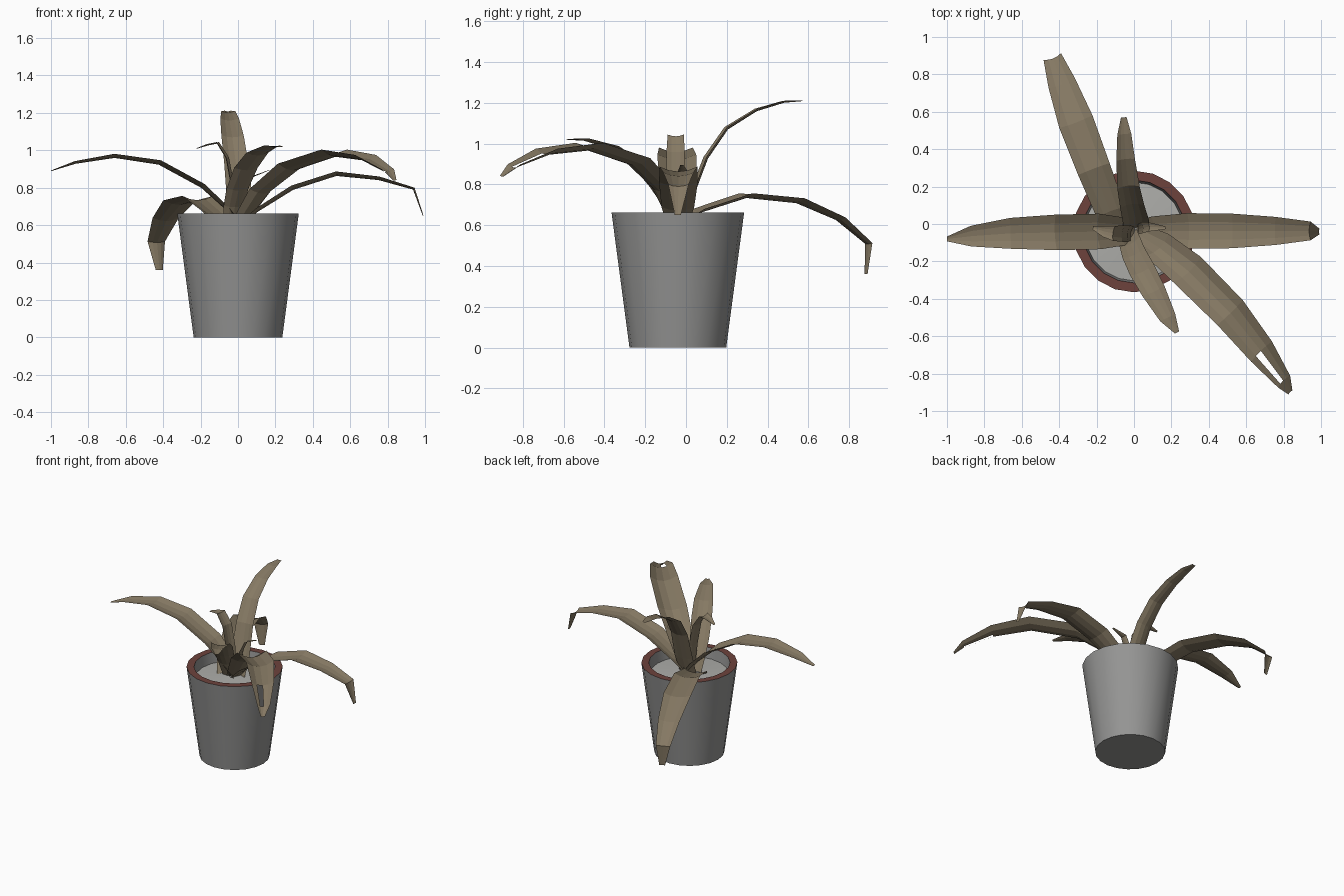
import bpy, bmesh, math
from mathutils import Vector

CY = -0.04  # pot axis lies slightly to the front


def material(name, rgb):
    m = bpy.data.materials.new(name)
    m.diffuse_color = (*rgb, 1)
    return m


LEAF = material("olive brown", (0.235, 0.190, 0.125))
GREY = material("pot grey", (0.30, 0.30, 0.295))
RED = material("rim red", (0.155, 0.055, 0.045))
SOIL = material("pale grey soil", (0.42, 0.42, 0.40))


def finish(name, bm, mats):
    me = bpy.data.meshes.new(name)
    bm.to_mesh(me)
    bm.free()
    for m in mats:
        me.materials.append(m)
    ob = bpy.data.objects.new(name, me)
    bpy.context.collection.objects.link(ob)
    return ob


def lathe(name, profile, mats, bands, smooth, n=20):
    """Turn (radius, z) points about the pot axis; bands gives a material per ring."""
    bm = bmesh.new()
    rings = []
    for r, z in profile:
        if r == 0:
            rings.append([bm.verts.new((0, CY, z))] * n)
        else:
            rings.append([bm.verts.new((r * math.cos(2 * math.pi * i / n),
                                        CY + r * math.sin(2 * math.pi * i / n), z))
                          for i in range(n)])
    for k, (a, b) in enumerate(zip(rings, rings[1:])):
        for i in range(n):
            j = (i + 1) % n
            vs = list(dict.fromkeys([a[i], a[j], b[j], b[i]]))
            f = bm.faces.new(vs)
            f.material_index = bands[k]
            f.smooth = smooth[k]
    # keep the rim corners crisp
    for e in bm.edges:
        if len(e.link_faces) == 2 and e.calc_face_angle(0) > math.radians(35):
            e.smooth = False
    return finish(name, bm, mats)


# pot: floor, outer wall, red rim, inner wall
lathe("pot", [(0, 0), (0.237, 0), (0.325, 0.663), (0.275, 0.663), (0.262, 0.56)],
      [GREY, RED], [0, 0, 1, 0], [False, True, False, True])
# soil disc
lathe("soil", [(0.264, 0.585), (0, 0.60)], [SOIL], [0], [False])


def leaf(name, stations, cup=0.13, holes=()):
    """Cupped strip along (x, y, z, width) stations; holes are (segment, column) faces left out."""
    pts = [Vector(s[:3]) for s in stations]
    d = pts[-1] - pts[0]
    side = Vector((d.y, -d.x, 0)).normalized()
    cols = (-1, -0.5, 0, 0.5, 1)
    bm = bmesh.new()
    rows = []
    for i, p in enumerate(pts):
        tangent = (pts[min(i + 1, len(pts) - 1)] - pts[max(i - 1, 0)]).normalized()
        normal = side.cross(tangent).normalized()
        w = stations[i][3]
        rows.append([bm.verts.new(p + side * (t * w / 2) + normal * (cup * w * (t * t - 0.5)))
                     for t in cols])
    for i in range(len(rows) - 1):
        for c in range(4):
            if (i, c) not in holes:
                bm.faces.new((rows[i][c], rows[i][c + 1], rows[i + 1][c + 1], rows[i + 1][c]))
    return finish(name, bm, [LEAF])


# long leaves
leaf("left_leaf", [(0.02, -0.04, 0.59, 0.10), (-0.06, -0.04, 0.69, 0.15), (-0.19, -0.04, 0.81, 0.19),
                   (-0.42, -0.045, 0.935, 0.19), (-0.66, -0.05, 0.97, 0.165),
                   (-0.87, -0.065, 0.935, 0.11), (-1.0, -0.08, 0.89, 0.025)])
leaf("right_leaf", [(0.0, -0.04, 0.59, 0.10), (0.10, -0.04, 0.68, 0.16), (0.29, -0.037, 0.80, 0.19),
                    (0.525, -0.037, 0.875, 0.185), (0.755, -0.037, 0.85, 0.15),
                    (0.94, -0.037, 0.795, 0.10), (0.99, -0.04, 0.65, 0.03)])
leaf("back_drooping_leaf", [(-0.06, -0.06, 0.59, 0.12), (-0.125, 0.065, 0.67, 0.16),
                            (-0.215, 0.295, 0.745, 0.18), (-0.31, 0.545, 0.72, 0.19),
                            (-0.385, 0.75, 0.63, 0.15), (-0.435, 0.89, 0.51, 0.10),
                            (-0.42, 0.88, 0.36, 0.04)])
leaf("back_upright_leaf", [(0.01, -0.03, 0.59, 0.13), (0.01, 0.02, 0.72, 0.14), (-0.01, 0.10, 0.93, 0.13),
                           (-0.03, 0.20, 1.075, 0.12), (-0.045, 0.345, 1.165, 0.10),
                           (-0.052, 0.48, 1.205, 0.075), (-0.055, 0.57, 1.21, 0.03)])
leaf("front_short_leaf", [(-0.03, -0.05, 0.59, 0.10), (-0.02, -0.10, 0.70, 0.12), (0.0, -0.16, 0.79, 0.13),
                          (0.045, -0.25, 0.90, 0.14), (0.105, -0.36, 0.98, 0.13),
                          (0.18, -0.50, 1.02, 0.09), (0.23, -0.58, 1.02, 0.025)])
leaf("front_long_leaf", [(0.0, -0.04, 0.59, 0.11), (0.13, -0.12, 0.78, 0.17), (0.29, -0.25, 0.91, 0.20),
                         (0.515, -0.475, 0.985, 0.19), (0.68, -0.68, 0.96, 0.155),
                         (0.80, -0.84, 0.89, 0.09), (0.835, -0.90, 0.84, 0.03)],
     cup=0.2, holes={(4, 2)})

# small curled inner leaves
leaf("inner_left_leaf", [(-0.01, -0.05, 0.59, 0.07), (-0.03, -0.05, 0.80, 0.09), (-0.06, -0.05, 0.96, 0.09),
                         (-0.11, -0.05, 1.04, 0.08), (-0.16, -0.04, 1.03, 0.06),
                         (-0.22, -0.02, 1.01, 0.02)])
leaf("inner_right_leaf", [(0.02, -0.03, 0.59, 0.05), (0.045, -0.02, 0.78, 0.06),
                          (0.08, -0.015, 0.86, 0.05), (0.17, -0.02, 0.895, 0.015)])
